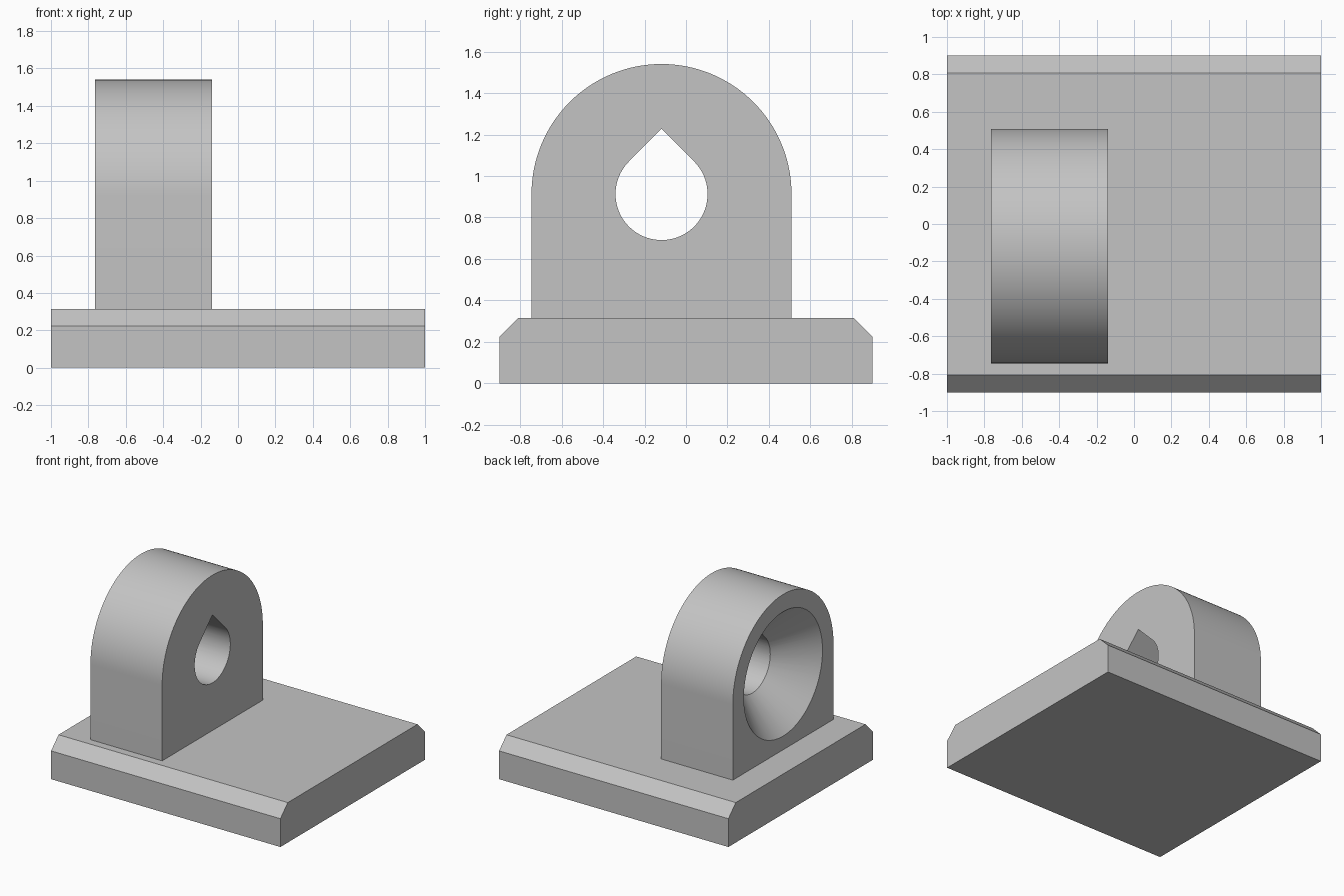
import bpy, bmesh
from math import cos, sin, pi, radians
from mathutils import Matrix

cube = bpy.data.objects.get("Cube")
if cube:
    bpy.data.objects.remove(cube, do_unlink=True)

grey = bpy.data.materials.new("plain grey")
grey.use_nodes = True
colour = (0.55, 0.55, 0.55, 1)
grey.diffuse_color = colour
grey.node_tree.nodes["Principled BSDF"].inputs["Base Color"].default_value = colour

# Main dimensions
BASE_TOP, HALF_Y, CHAMFER = 0.315, 0.9, 0.092
LUG_X0, LUG_X1 = -0.765, -0.14
AXIS_Y, AXIS_Z = -0.118, 0.913
LUG_R, HOLE_R, SINK_R = 0.627, 0.222, 0.49


def finish(name, bm):
    bmesh.ops.recalc_face_normals(bm, faces=bm.faces)
    mesh = bpy.data.meshes.new(name)
    bm.to_mesh(mesh)
    bm.free()
    mesh.materials.append(grey)
    obj = bpy.data.objects.new(name, mesh)
    bpy.context.collection.objects.link(obj)
    return obj


def prism(name, profile, x0, x1):
    """Extrude a (y, z) outline along x."""
    bm = bmesh.new()
    face = bm.faces.new([bm.verts.new((x0, y, z)) for y, z in profile])
    grown = bmesh.ops.extrude_face_region(bm, geom=[face])["geom"]
    verts = [v for v in grown if isinstance(v, bmesh.types.BMVert)]
    bmesh.ops.translate(bm, verts=verts, vec=(x1 - x0, 0, 0))
    return finish(name, bm)


def arc(radius, start, end, steps):
    """Points around the bore axis, angles in degrees."""
    angles = [radians(start + (end - start) * i / steps) for i in range(steps + 1)]
    return [(AXIS_Y + radius * cos(a), AXIS_Z + radius * sin(a)) for a in angles]


# Base plate with its two long top edges chamfered
side = [(HALF_Y, 0), (HALF_Y, BASE_TOP - CHAMFER), (HALF_Y - CHAMFER, BASE_TOP)]
prism("base_plate", side + [(-y, z) for y, z in reversed(side)], -1, 1)

# Round-topped upright lug
outline = arc(LUG_R, 0, 180, 64)
outline += [(AXIS_Y - LUG_R, BASE_TOP), (AXIS_Y + LUG_R, BASE_TOP)]
lug = prism("upright_lug", outline, LUG_X0, LUG_X1)

# Teardrop bore: a circle closed by two 45 degree flanks
drop = arc(HOLE_R, 135, 405, 72) + [(AXIS_Y, AXIS_Z + HOLE_R * 2 ** 0.5)]
bore = prism("bore_cutter", drop, LUG_X0 - 0.2, LUG_X1 + 0.2)

# Conical countersink on the outer face
extra, tip = 0.05, 0.15
depth = SINK_R + extra - tip
bm = bmesh.new()
place = Matrix.Translation((LUG_X0 - extra + depth / 2, AXIS_Y, AXIS_Z))
bmesh.ops.create_cone(bm, cap_ends=True, segments=96, radius1=SINK_R + extra,
                      radius2=tip, depth=depth,
                      matrix=place @ Matrix.Rotation(pi / 2, 4, "Y"))
sink = finish("countersink_cutter", bm)

# Cut both openings, then drop the cutters
bpy.ops.object.select_all(action="DESELECT")
bpy.context.view_layer.objects.active = lug
lug.select_set(True)
for cutter in (bore, sink):
    cutter.hide_render = True
    mod = lug.modifiers.new(cutter.name, "BOOLEAN")
    mod.operation = "DIFFERENCE"
    mod.solver = "EXACT"
    mod.object = cutter
    bpy.ops.object.modifier_apply(modifier=mod.name)
    bpy.data.objects.remove(cutter, do_unlink=True)
bpy.ops.object.shade_smooth_by_angle(angle=radians(25))
